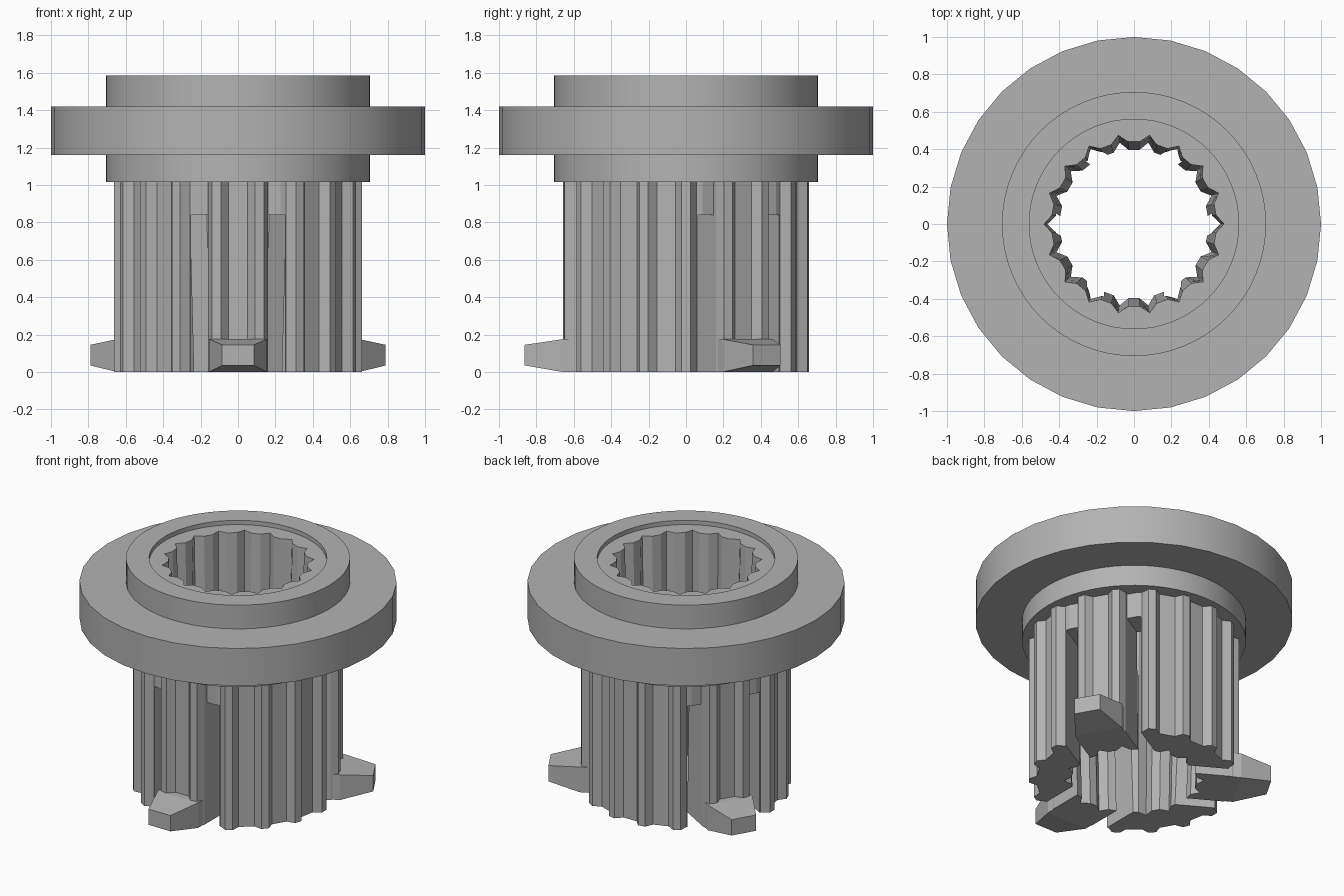
import bpy, bmesh
from math import sin, cos, pi, radians
from mathutils import Matrix

if "Cube" in bpy.data.objects:
    bpy.data.objects.remove(bpy.data.objects["Cube"])

mat = bpy.data.materials.new("plain grey")
mat.use_nodes = True
GREY = (0.45, 0.45, 0.45, 1)
mat.diffuse_color = GREY
mat.node_tree.nodes["Principled BSDF"].inputs["Base Color"].default_value = GREY

RIDGES = 18
FINGERS = [radians(a) for a in (30, 150, 270)]


def finish(name, bm):
    bmesh.ops.recalc_face_normals(bm, faces=bm.faces)
    me = bpy.data.meshes.new(name)
    bm.to_mesh(me)
    bm.free()
    ob = bpy.data.objects.new(name, me)
    bpy.context.collection.objects.link(ob)
    me.materials.append(mat)
    return ob


def loft(bm, lower, upper):
    """Closed solid between two matching loops of points."""
    a = [bm.verts.new(p) for p in lower]
    b = [bm.verts.new(p) for p in upper]
    bm.faces.new(a[::-1])
    bm.faces.new(b)
    n = len(a)
    for i in range(n):
        j = (i + 1) % n
        bm.faces.new((a[i], a[j], b[j], b[i]))
    return a + b


def spline(floor, ridge, floor_half, ridge_half, z):
    """Corrugated ring: ridges on every step, flat floors between them."""
    pts = []
    for k in range(RIDGES):
        mid = 2 * pi * k / RIDGES
        gap = mid + pi / RIDGES
        tips = (-ridge_half, ridge_half) if ridge_half else (0,)
        steps = [(mid + radians(d), ridge) for d in tips]
        steps += [(gap + radians(d), floor) for d in (-floor_half, floor_half)]
        pts += [(r * cos(a), r * sin(a), z) for a, r in steps]
    return pts


def lathe(name, profile, sides):
    """Solid of revolution, closed on the axis."""
    bm = bmesh.new()
    rings = [[bm.verts.new((r * cos(2 * pi * i / sides), r * sin(2 * pi * i / sides), z))
              for i in range(sides)] for r, z in profile]
    for lo, hi in zip(rings, rings[1:]):
        for i in range(sides):
            j = (i + 1) % sides
            bm.faces.new((lo[i], lo[j], hi[j], hi[i]))
    bm.faces.new(rings[0][::-1])
    bm.faces.new(rings[-1])
    return finish(name, bm)


def cut(ob, cutter):
    mod = ob.modifiers.new("cut", 'BOOLEAN')
    mod.operation = 'DIFFERENCE'
    mod.solver = 'EXACT'
    mod.object = cutter
    cutter.hide_render = True
    cutter.hide_set(True)


# Tapered, splined bore
bm = bmesh.new()
loft(bm, spline(0.395, 0.44, 4, 0, -0.05), spline(0.445, 0.485, 4, 0, 1.7))
bore = finish("bore_cutter", bm)

# Slots on both sides of each finger, stepped shallower at the top
bm = bmesh.new()
section = [(0.25, -0.1), (0.8, -0.1), (0.8, 1.1), (0.57, 1.1), (0.57, 0.84), (0.25, 0.84)]
for angle in FINGERS:
    for near, far in ((0.16, 0.25), (-0.25, -0.16)):
        verts = loft(bm, [(t, near, z) for t, z in section], [(t, far, z) for t, z in section])
        bmesh.ops.rotate(bm, verts=verts, matrix=Matrix.Rotation(angle, 3, 'Z'))
slots = finish("slot_cutter", bm)

# Splined shaft
bm = bmesh.new()
loft(bm, spline(0.615, 0.663, 4.7, 2.1, 0), spline(0.615, 0.663, 4.7, 2.1, 1.015))
shaft = finish("splined_shaft", bm)
cut(shaft, bore)
cut(shaft, slots)

# Collar with a shallow recess, and the wide flange
collar = lathe("collar", [(0.706, 1.015), (0.706, 1.585), (0.56, 1.585), (0.56, 1.555)], 64)
flange = lathe("flange", [(1, 1.16), (1, 1.42)], 32)
for part in (collar, flange):
    cut(part, bore)
    bpy.ops.object.select_all(action='DESELECT')
    part.select_set(True)
    bpy.context.view_layer.objects.active = part
    bpy.ops.object.shade_smooth_by_angle(angle=radians(30))

# Latch hooks at the foot of each finger
for i, angle in enumerate(FINGERS):
    bm = bmesh.new()

    def rect(t, w, lo, hi):
        return [(t, -w, lo), (t, w, lo), (t, w, hi), (t, -w, hi)]
    loft(bm, rect(0.66, 0.155, 0, 0.175), rect(0.863, 0.085, 0.035, 0.145))
    loft(bm, rect(0.56, 0.155, 0, 0.175), rect(0.66, 0.155, 0, 0.175))
    bmesh.ops.remove_doubles(bm, verts=bm.verts, dist=0.0001)
    inner = [f for f in bm.faces if all(abs(v.co.x - 0.66) < 0.001 for v in f.verts)]
    bmesh.ops.delete(bm, geom=inner, context='FACES_ONLY')
    bmesh.ops.rotate(bm, verts=bm.verts, matrix=Matrix.Rotation(angle, 3, 'Z'))
    finish("latch_hook_%d" % (i + 1), bm)
